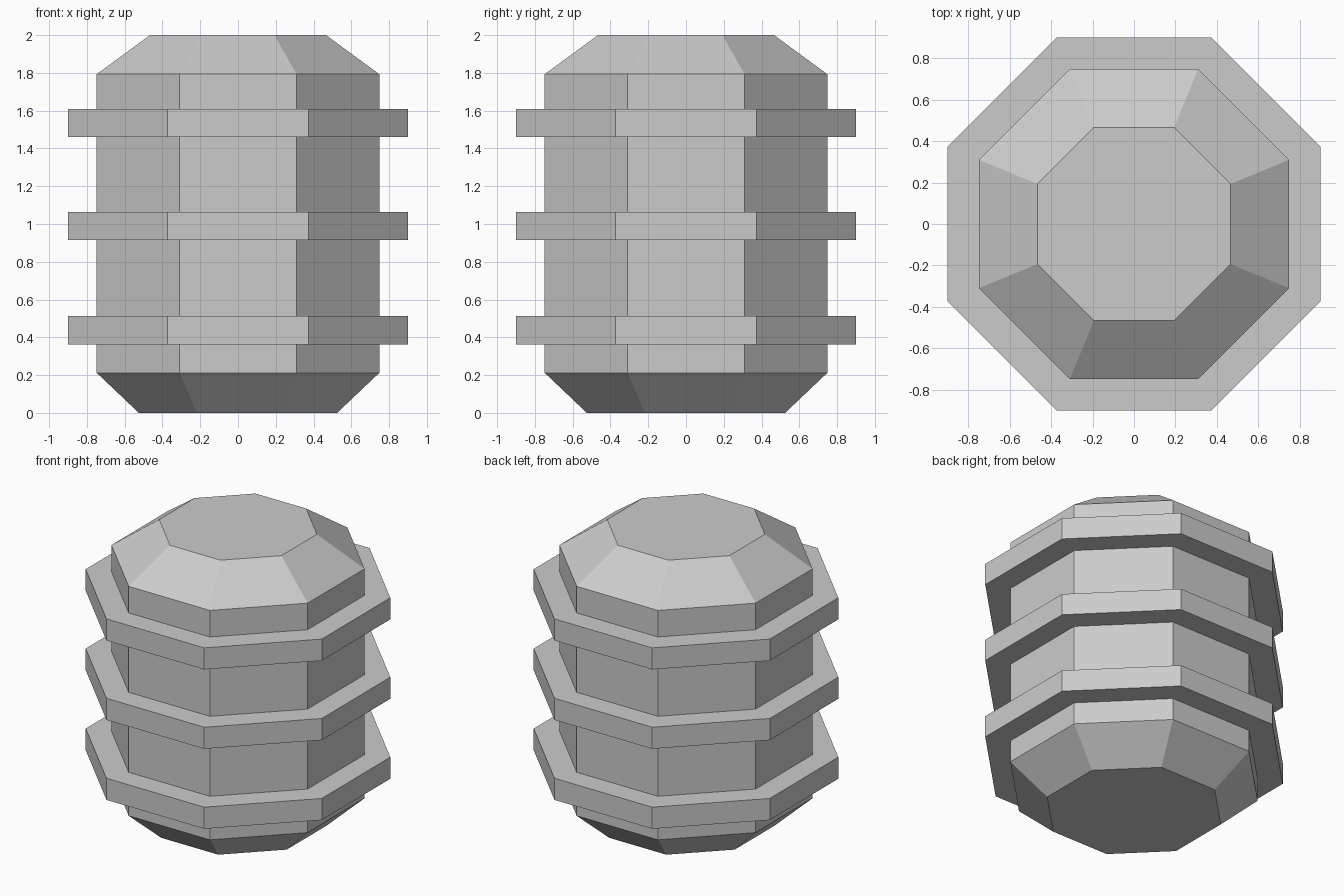
import bpy
import math

cube = bpy.data.objects.get("Cube")
if cube:
    bpy.data.objects.remove(cube, do_unlink=True)

SIDES = 8

grey = bpy.data.materials.new("plain_grey")
grey.use_nodes = True
colour = (0.6, 0.6, 0.6, 1)
grey.diffuse_color = colour
grey.node_tree.nodes["Principled BSDF"].inputs["Base Color"].default_value = colour


def octagon_solid(name, profile):
    """Stack octagons given as (half width across flats, height)."""
    verts, faces = [], []
    for half_width, z in profile:
        radius = half_width / math.cos(math.pi / SIDES)
        for i in range(SIDES):
            a = (i + 0.5) * math.tau / SIDES
            verts.append((radius * math.cos(a), radius * math.sin(a), z))
    for level in range(len(profile) - 1):
        base = level * SIDES
        for i in range(SIDES):
            j = (i + 1) % SIDES
            faces.append((base + i, base + j, base + SIDES + j, base + SIDES + i))
    faces.append(tuple(reversed(range(SIDES))))
    faces.append(tuple(range(len(verts) - SIDES, len(verts))))
    mesh = bpy.data.meshes.new(name)
    mesh.from_pydata(verts, [], faces)
    mesh.materials.append(grey)
    obj = bpy.data.objects.new(name, mesh)
    bpy.context.collection.objects.link(obj)
    return obj


# Barrel body with tapered ends
octagon_solid("barrel_body", [(0.525, 0), (0.748, 0.212), (0.748, 1.793), (0.466, 2)])

# Three raised hoops
for name, z in (("lower_hoop", 0.363), ("middle_hoop", 0.914), ("upper_hoop", 1.461)):
    octagon_solid(name, [(0.9, z), (0.9, z + 0.149)])
